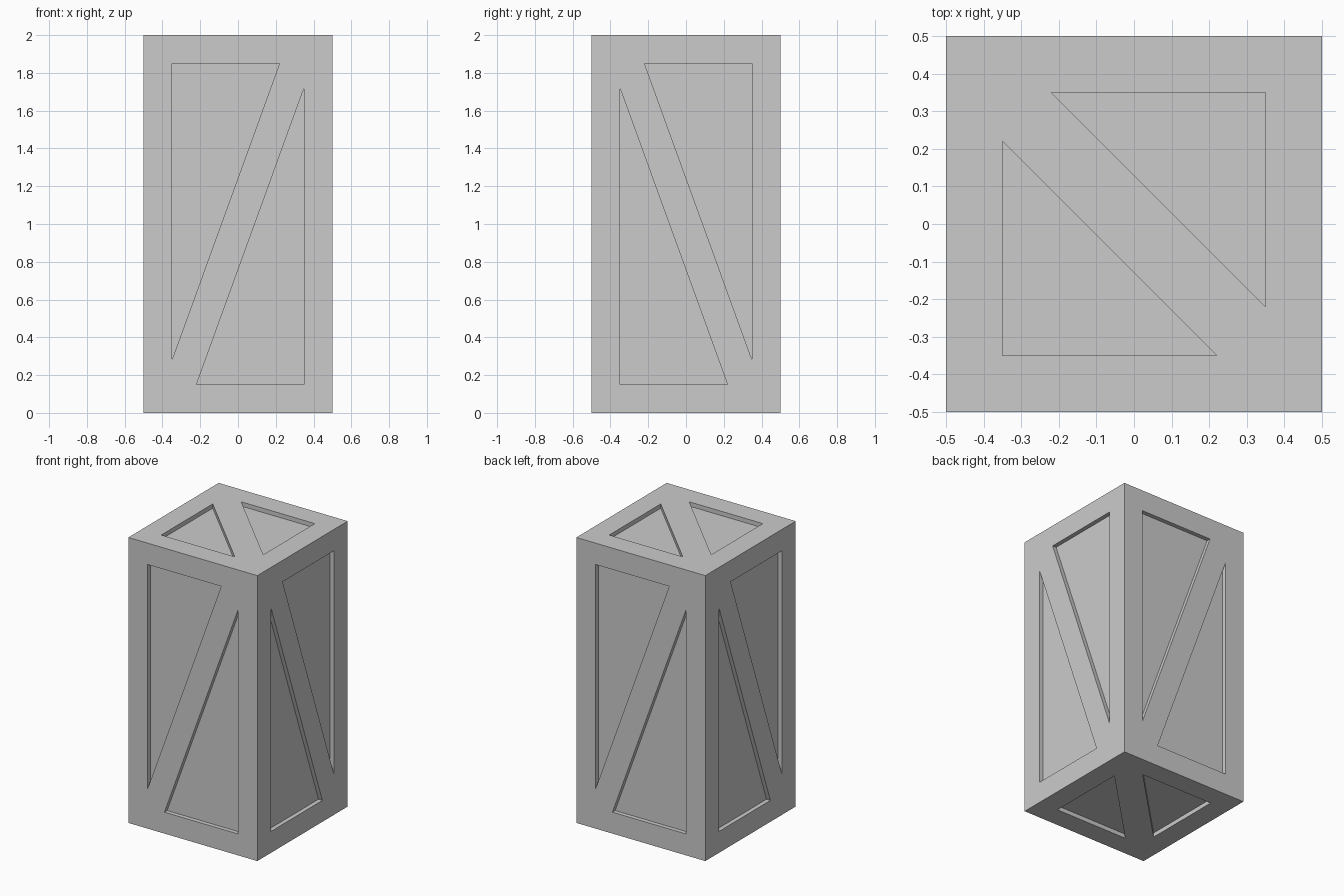
import bpy, bmesh
from mathutils import Vector

if "Cube" in bpy.data.objects:
    bpy.data.objects.remove(bpy.data.objects["Cube"])

MARGIN, GAP, DEPTH = 0.15, 0.13, 0.03
X, Y, Z = Vector((1, 0, 0)), Vector((0, 1, 0)), Vector((0, 0, 1))
CENTRE = Vector((0, 0, 1))


def braced_side(bm, u, v, n, half_v, half_n):
    """One side: border, diagonal brace from -u-v to +u+v, two sunken triangles."""
    i, j = 0.5 - MARGIN, half_v - MARGIN

    def vert(a, b, sink=0.0):
        return bm.verts.new(CENTRE + u * a + v * b + n * (half_n - sink))

    low, high = vert(-0.5, -half_v), vert(0.5, half_v)
    corner = {1: vert(-0.5, half_v), -1: vert(0.5, -half_v)}
    rims = {}
    for s in (1, -1):
        pts = [(-i * s, j * s), ((i - GAP) * s, j * s), (-i * s, (GAP - j) * s)]
        rim = [vert(a, b) for a, b in pts]
        floor = [vert(a, b, DEPTH) for a, b in pts]
        rims[s] = rim
        near, far = (low, high) if s == 1 else (high, low)
        # border strips
        bm.faces.new((corner[s], near, rim[2], rim[0]))
        bm.faces.new((far, corner[s], rim[0], rim[1]))
        # recess walls and floor
        bm.faces.new(floor)
        for k in range(3):
            m = (k + 1) % 3
            bm.faces.new((rim[k], rim[m], floor[m], floor[k]))
    # diagonal brace
    a, b = rims[1], rims[-1]
    bm.faces.new((low, b[1], b[2], high, a[1], a[2]))


bm = bmesh.new()
# four tall sides
for u, n in ((X, -Y), (-X, Y), (-Y, X), (Y, -X)):
    braced_side(bm, u, Z, n, 1.0, 0.5)
# top and bottom
braced_side(bm, -X, Y, Z, 0.5, 1.0)
braced_side(bm, X, Y, -Z, 0.5, 1.0)

bmesh.ops.remove_doubles(bm, verts=bm.verts[:], dist=1e-4)
bmesh.ops.recalc_face_normals(bm, faces=bm.faces[:])
mesh = bpy.data.meshes.new("tall_crate")
bm.to_mesh(mesh)
bm.free()
crate = bpy.data.objects.new("tall_crate", mesh)
bpy.context.collection.objects.link(crate)
